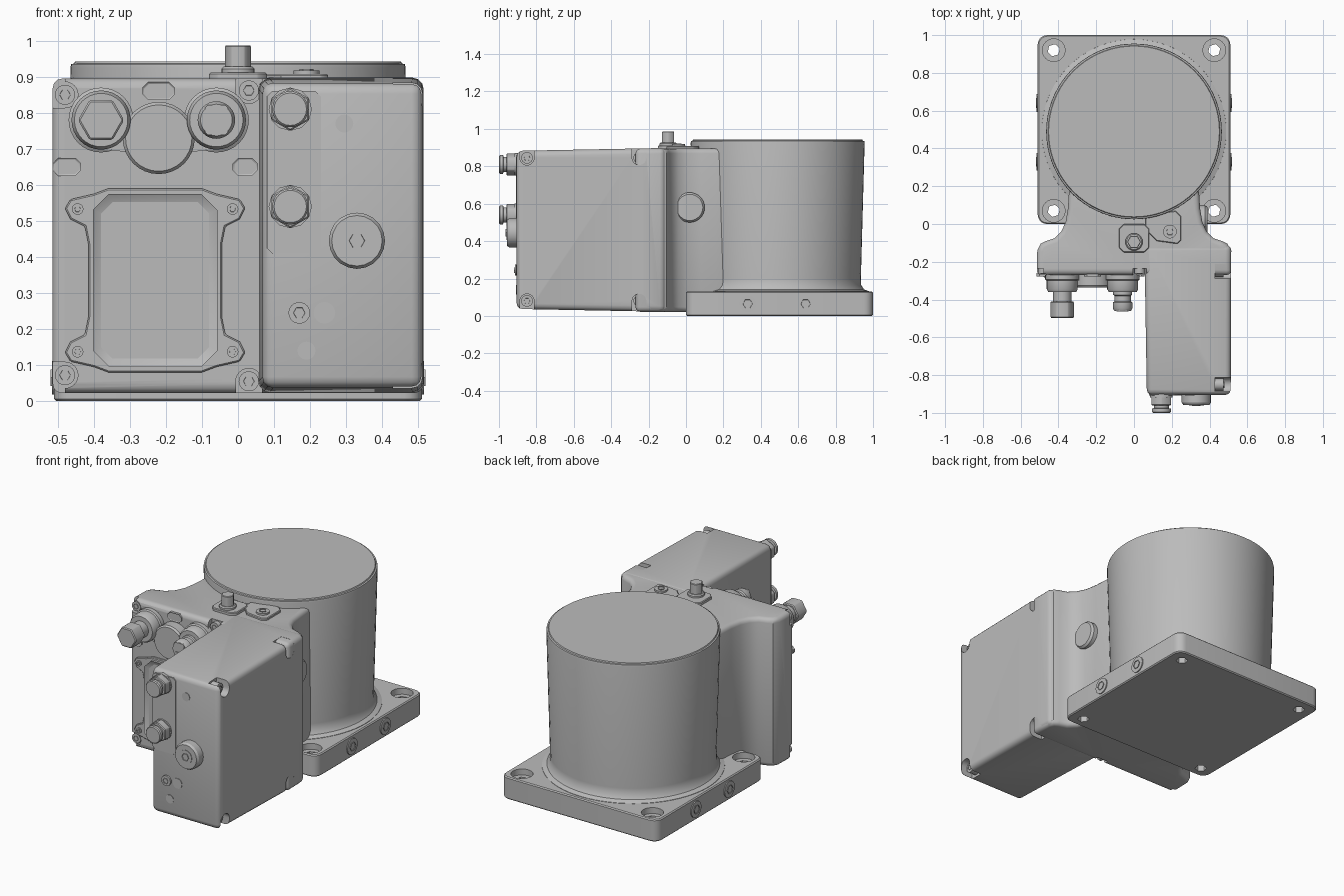
import bpy, bmesh, math
from mathutils import Vector, Matrix

old = bpy.data.objects.get("Cube")
if old:
    bpy.data.objects.remove(old)

grey = bpy.data.materials.new("cast grey")
grey.use_nodes = True
TONE = (0.5, 0.5, 0.5, 1)
grey.diffuse_color = TONE
grey.node_tree.nodes["Principled BSDF"].inputs["Base Color"].default_value = TONE


def place(axis, u, v, w):
    """Outline coordinates u, v and the position w along the axis."""
    return Vector({"x": (w, u, v), "y": (u, w, v), "z": (u, v, w)}[axis])


def finish(name, bm, bevel=0.0, segments=3, cutters=()):
    """Store the mesh, bevel it, cut it, and shade it."""
    bmesh.ops.recalc_face_normals(bm, faces=bm.faces)
    mesh = bpy.data.meshes.new(name)
    bm.to_mesh(mesh)
    bm.free()
    obj = bpy.data.objects.new(name, mesh)
    bpy.context.collection.objects.link(obj)
    if bevel:
        mod = obj.modifiers.new("bevel", "BEVEL")
        mod.width, mod.segments = bevel, segments
        mod.limit_method, mod.angle_limit = "ANGLE", math.radians(40)
    for c in cutters:
        c.hide_render = True
        mod = obj.modifiers.new("cut", "BOOLEAN")
        mod.operation, mod.object, mod.solver = "DIFFERENCE", c, "EXACT"
    if obj.modifiers:
        bpy.context.view_layer.update()
        deps = bpy.context.evaluated_depsgraph_get()
        done = bpy.data.meshes.new_from_object(obj.evaluated_get(deps))
        obj.modifiers.clear()
        obj.data = done
        for c in cutters:
            bpy.data.objects.remove(c)
    mesh = obj.data
    mesh.materials.clear()
    mesh.materials.append(grey)
    for p in mesh.polygons:
        p.use_smooth = True
        p.material_index = 0
    mesh.set_sharp_from_angle(angle=math.radians(32))
    return obj


def prism(name, pts, axis, lo, hi, bevel=0.0, segments=2, cutters=(), taper=None, inset=None):
    """Extrude an outline from lo to hi; the hi end may be tapered or recessed."""
    bm = bmesh.new()
    a = [bm.verts.new(place(axis, u, v, lo)) for u, v in pts]
    b = []
    for u, v in pts:
        if taper:
            u, v = taper(u, v)
        b.append(bm.verts.new(place(axis, u, v, hi)))
    bm.faces.new(a)
    end = bm.faces.new(b)
    for i in range(len(pts)):
        j = (i + 1) % len(pts)
        bm.faces.new((a[i], a[j], b[j], b[i]))
    bmesh.ops.recalc_face_normals(bm, faces=bm.faces)
    if inset:
        bmesh.ops.inset_region(bm, faces=[end], thickness=inset[0])
        bmesh.ops.translate(bm, verts=end.verts, vec=place(axis, 0, 0, inset[1]))
    return finish(name, bm, bevel, segments, cutters)


def ring(cu, cv, r, sides=24, turn=0.0):
    return [(cu + r * math.cos(turn + math.tau * i / sides),
             cv + r * math.sin(turn + math.tau * i / sides)) for i in range(sides)]


def turned(name, axis, cu, cv, steps, sides=32):
    """Stack of radii along an axis: steps are (radius, position)."""
    bm = bmesh.new()
    loops = [[bm.verts.new(place(axis, u, v, w)) for u, v in ring(cu, cv, r, sides)]
             for r, w in steps]
    for p, q in zip(loops, loops[1:]):
        for i in range(sides):
            j = (i + 1) % sides
            bm.faces.new((p[i], p[j], q[j], q[i]))
    bm.faces.new(loops[0])
    bm.faces.new(loops[-1])
    return finish(name, bm)


def quarter(cu, cv, pts):
    """Mirror a quarter outline (top middle to right middle) about a centre."""
    half = pts + [(u, -v) for u, v in reversed(pts)]
    full = half + [(-u, v) for u, v in reversed(half)]
    return [(cu + u, cv + v) for u, v in full]


def chamfered(cu, cv, w, h, c):
    return quarter(cu, cv, [(w - c, h), (w, h - c)])


def screw(name, axis, cu, cv, r, lo, hi):
    """Round head with a hexagonal socket."""
    d = (hi - lo) * 0.5
    prism(name, ring(cu, cv, r, 18), axis, lo, hi)
    sign = 1 if hi > lo else -1
    prism(name + "_socket", ring(cu, cv, r * 0.55, 6), axis, hi - d, hi + sign * 0.004,
          inset=(r * 0.12, -sign * 0.02))


# Base plate with counterbored corner holes
cuts = []
for x in (-0.425, 0.425):
    for y in (0.07, 0.92):
        cuts.append(prism("hole", ring(x, y, 0.033, 6, 0.3), "z", -0.1, 0.3))
        cuts.append(prism("bore", ring(x, y, 0.06), "z", 0.095, 0.3))
corner = [(0.51 - 0.05 + 0.05 * math.sin(t * math.pi / 10),
           0.50 - 0.05 + 0.05 * math.cos(t * math.pi / 10)) for t in range(6)]
prism("base_plate", quarter(0, 0.5, corner), "z", 0, 0.13, 0.006, 1, cuts)
for s, side in ((-1, "right"), (1, "left")):
    for y in (0.33, 0.64):
        screw(side + "_plate_plug", "x", y, 0.065, 0.047, s * 0.49, s * 0.516)

# Tapered motor drum
turned("motor_drum", "z", 0, 0.49,
       [(0.49, 0.12), (0.488, 0.132), (0.462, 0.142), (0.447, 0.165), (0.445, 0.2),
        (0.465, 0.925), (0.463, 0.935), (0.455, 0.937), (0.452, 0.943)], 72)

# Flared neck and connector housing in one casting
flare = [(0.30, 0.34), (0.345, 0.16), (0.35, 0.08), (0.362, 0.01), (0.385, -0.04), (0.42, -0.075),
         (0.465, -0.09), (0.495, -0.105), (0.512, -0.14), (0.515, -0.27)]
SCREWS = [(-0.48, 0.85), (-0.48, 0.072), (0.03, 0.862), (0.03, 0.055)]
cuts = []
for x, z in SCREWS:
    s = -1 if x < 0 else 1
    t = 1 if z > 0.5 else -1
    cuts.append(prism("pocket", ring(x, z, 0.036), "y", -0.235, -0.4))
    cuts.append(prism("relief", [(x, z - 0.036 * t), (x + s * 0.06, z - 0.036 * t),
                                 (x + s * 0.06, z + t * 0.06), (x, z + t * 0.06)],
                      "y", -0.235, -0.4) if s < 0 else
                prism("relief", chamfered(x, z + t * 0.03, 0.036, 0.04, 0.002), "y", -0.235, -0.4))
prism("neck_housing", flare + [(-x, y) for x, y in reversed(flare)], "z", 0.022, 0.895,
      0.026, 3, cuts)
for x, z in SCREWS:
    screw("housing_screw", "y", x, z, 0.028, -0.22, -0.262)
turned("neck_plug", "x", 0.02, 0.58, [(0.08, 0.33), (0.08, 0.375), (0.07, 0.388)])

# Electronics box with drafted sides and corner screw pockets
CORNERS = [(y, z) for y in (-0.85, -0.25) for z in (0.08, 0.845)]
cuts = []
for y, z in CORNERS:
    t = 1 if z > 0.5 else -1
    cuts.append(prism("pocket", ring(y, z, 0.038), "x", 0.43, 0.7))
    cuts.append(prism("relief", chamfered(y, z + t * 0.04, 0.038, 0.042, 0.002), "x", 0.43, 0.7))
outline = [(0.055, 0.022), (0.515, 0.022), (0.515, 0.898), (0.055, 0.898)]
prism("electronics_box", outline, "y", -0.11, -0.905, 0.03, 3, cuts,
      taper=lambda u, v: (0.285 + (u - 0.285) * 0.965 + 0.005, 0.46 + (v - 0.46) * 0.965))
for y, z in CORNERS:
    screw("box_screw", "x", y, z, 0.031, 0.42, 0.475)
prism("gland_pad", chamfered(0.155, 0.635, 0.075, 0.225, 0.015), "y", -0.89, -0.909)

# Cable glands, filler plug and earth screws on the box front
for z in (0.81, 0.54):
    prism("gland_collar", ring(0.145, z, 0.06, 12), "y", -0.89, -0.918)
    prism("gland_hex", ring(0.145, z, 0.06, 6, math.pi / 6), "y", -0.9, -0.96, 0.004, 1)
    turned("gland_nose", "y", 0.145, z,
           [(0.04, -0.95), (0.04, -0.975), (0.05, -0.978), (0.05, -0.994), (0.045, -1.0)], 24)
    prism("gland_socket", ring(0.145, z, 0.028, 6), "y", -0.99, -1.0, inset=(0.004, 0.006))
turned("filler_plug", "y", 0.33, 0.445,
       [(0.078, -0.89), (0.078, -0.945), (0.07, -0.957)], 20)
screw("filler_socket", "y", 0.33, 0.445, 0.04, -0.94, -0.96)
screw("earth_screw", "y", 0.17, 0.245, 0.03, -0.89, -0.915)
for x, z, r in ((0.295, 0.77, 0.025), (0.19, 0.14, 0.025), (0.24, 0.245, 0.03)):
    prism("round_mark", ring(x, z, r, 16), "y", -0.9, -0.908)

# Lobed connector flange
F = -0.26
turned("flange_middle", "y", -0.22, 0.73, [(0.1, F), (0.1, -0.325), (0.092, -0.335)])
prism("flange_bridge", [(-0.38, 0.70), (-0.30, 0.69), (-0.14, 0.69), (-0.06, 0.70), (-0.06, 0.82),
                        (-0.14, 0.80), (-0.30, 0.80), (-0.38, 0.82)], "y", F, -0.30)
for x in (-0.38, -0.06):
    turned("connector_flange", "y", x, 0.78,
           [(0.09, F), (0.09, -0.295), (0.082, -0.30), (0.082, -0.345), (0.074, -0.36)])
turned("left_stem", "y", -0.06, 0.78,
       [(0.05, -0.35), (0.05, -0.375), (0.043, -0.38), (0.043, -0.41), (0.052, -0.415),
        (0.052, -0.445), (0.044, -0.46)])
for dz in (-0.028, 0.028):
    prism("stem_slot_rib", chamfered(-0.06, 0.78 + dz, 0.032, 0.014, 0.008), "y", -0.45, -0.464)
turned("right_stem", "y", -0.38, 0.78, [(0.048, -0.35), (0.048, -0.42)])
prism("right_stem_hex", ring(-0.38, 0.78, 0.064, 6), "y", -0.41, -0.497, 0.005, 1)

# Raised pads between the connectors and at the housing edges
for x, z, w in ((-0.22, 0.86, 0.045), (-0.475, 0.65, 0.04), (0.02, 0.65, 0.035)):
    prism("hex_pad", chamfered(x, z, w, 0.025, 0.016), "y", -0.26, -0.278, inset=(0.005, 0.003))

# Display panel: eared cover, raised rim and stepped window
px, pz = -0.23, 0.335
ears = [(0.13, 0.255), (0.17, 0.24), (0.235, 0.225), (0.25, 0.20), (0.235, 0.17), (0.195, 0.15),
        (0.185, 0.10)]
prism("panel_cover", quarter(px, pz, ears), "y", -0.26, -0.284, 0.004, 1)
prism("panel_rim", chamfered(px, pz, 0.173, 0.24, 0.045), "y", -0.26, -0.298, inset=(0.032, 0.018))
prism("window_step", quarter(px, pz, [(0.06, 0.195), (0.075, 0.15), (0.125, 0.12), (0.128, 0.03)]),
      "y", -0.27, -0.285)
prism("window_core", chamfered(px, pz, 0.11, 0.10, 0.015), "y", -0.27, -0.289)
for sx in (-1, 1):
    for sz in (-1, 1):
        screw("panel_screw", "y", px + sx * 0.215, pz + sz * 0.198, 0.016, -0.28, -0.29)

# Breather valve and bracket on top of the neck
prism("valve_mount", chamfered(0, -0.075, 0.08, 0.075, 0.025), "z", 0.87, 0.912, 0.004, 1)
turned("valve_collar", "z", 0, -0.095, [(0.046, 0.9), (0.046, 0.922), (0.04, 0.928)], 20)
prism("valve_knob", ring(0, -0.095, 0.037, 6), "z", 0.92, 0.987, 0.003, 1)
prism("top_bracket", [(0.06, -0.03), (0.12, -0.09), (0.23, -0.105), (0.25, -0.085), (0.25, 0.04),
                      (0.22, 0.07), (0.06, 0.05)], "z", 0.87, 0.908, 0.004, 1)
screw("bracket_screw", "z", 0.19, -0.04, 0.036, 0.9, 0.918)
